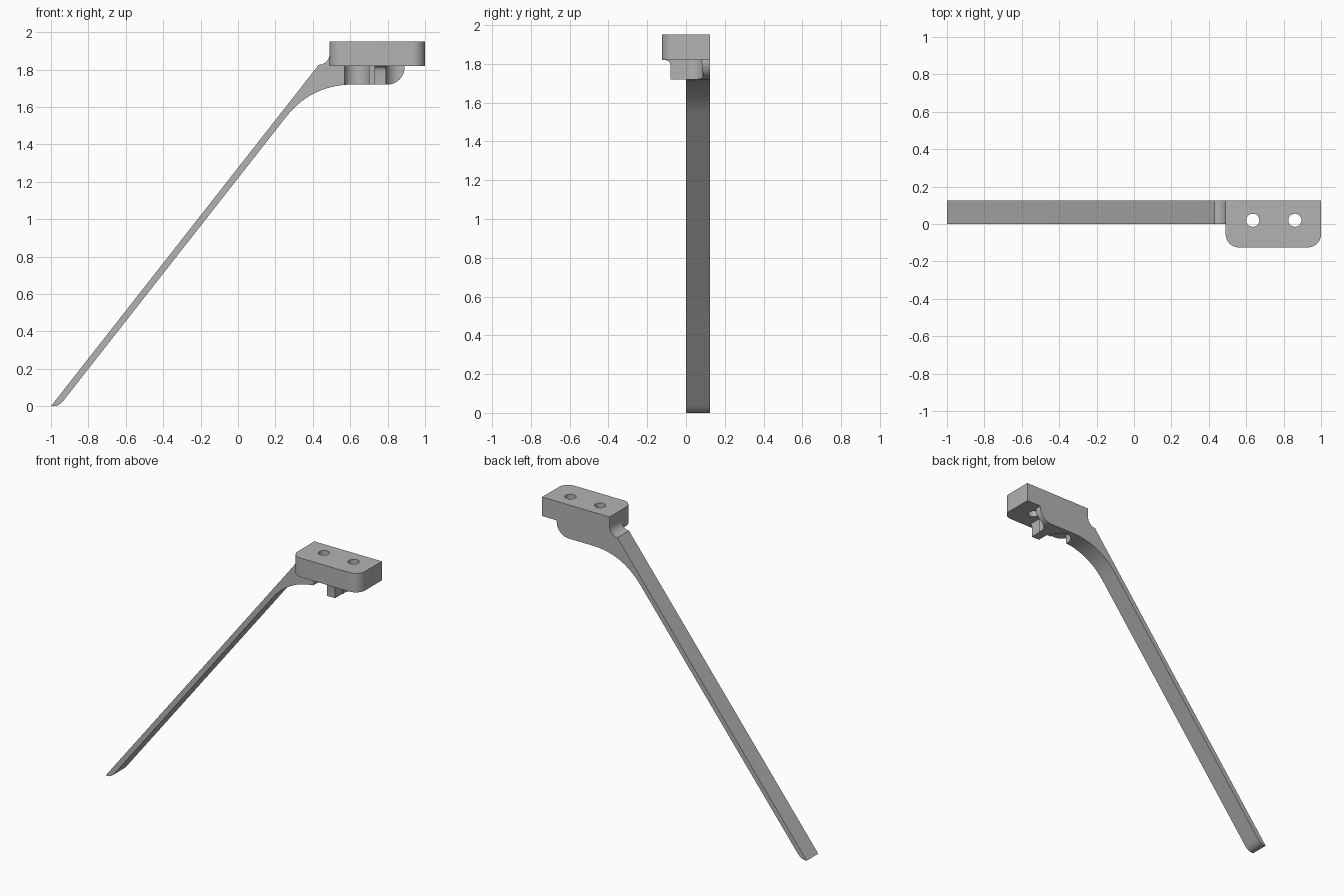
import bpy, bmesh
from math import sin, cos, radians
from mathutils import Vector

cube = bpy.data.objects.get("Cube")
if cube:
    bpy.data.objects.remove(cube, do_unlink=True)

grey = bpy.data.materials.new("plain grey")
grey.use_nodes = True
colour = (0.45, 0.45, 0.45, 1)
grey.diffuse_color = colour
grey.node_tree.nodes["Principled BSDF"].inputs["Base Color"].default_value = colour

BACK = 0.125
UNDER, TOP = 1.82, 1.95
HOLES = [(0.635, 0.02), (0.86, 0.02)]


def arc(cx, cy, r, a0, a1, n=10):
    """Points on a circle from angle a0 to a1 in degrees."""
    angles = [radians(a0 + (a1 - a0) * i / n) for i in range(n + 1)]
    return [(cx + r * cos(a), cy + r * sin(a)) for a in angles]


def bend(p0, p1, p2, n=14):
    """Smooth bend from p0 to p2, steered by the corner p1."""
    a, b, c = Vector(p0), Vector(p1), Vector(p2)
    return [tuple(a * (1 - t) ** 2 + b * 2 * t * (1 - t) + c * t * t)
            for t in (i / n for i in range(n + 1))]


def extrude(name, outline, place, depth):
    """Solid from a 2D outline: place maps it to 3D, depth sweeps it."""
    bm = bmesh.new()
    face = bm.faces.new([bm.verts.new(place(u, v)) for u, v in outline])
    swept = bmesh.ops.extrude_face_region(bm, geom=[face])["geom"]
    verts = [g for g in swept if isinstance(g, bmesh.types.BMVert)]
    bmesh.ops.translate(bm, verts=verts, vec=depth)
    bmesh.ops.recalc_face_normals(bm, faces=bm.faces)
    mesh = bpy.data.meshes.new(name)
    bm.to_mesh(mesh)
    bm.free()
    mesh.materials.append(grey)
    obj = bpy.data.objects.new(name, mesh)
    bpy.context.collection.objects.link(obj)
    return obj


def select(obj):
    bpy.ops.object.select_all(action="DESELECT")
    obj.select_set(True)
    bpy.context.view_layer.objects.active = obj


def drill(obj, radius):
    """Cut a vertical round hole through obj at each screw position."""
    for x, y in HOLES:
        cutter = extrude("cutter", arc(x, y, radius, 0, 351, 39),
                         lambda u, v: (u, v, 1.6), (0, 0, 0.5))
        cutter.hide_render = True
        mod = obj.modifiers.new("hole", "BOOLEAN")
        mod.operation, mod.solver, mod.object = "DIFFERENCE", "EXACT", cutter
        select(obj)
        bpy.ops.object.modifier_apply(modifier=mod.name)
        bpy.data.objects.remove(cutter, do_unlink=True)


# Mounting plate with rounded front corners
r = 0.07
plate_outline = ([(1, BACK), (0.49, BACK)]
                 + arc(0.49 + r, r - BACK, r, 180, 270)
                 + arc(1 - r, r - BACK, r, 270, 360))
plate = extrude("mounting_plate", plate_outline,
                lambda u, v: (u, v, UNDER), (0, 0, TOP - UNDER))
drill(plate, 0.035)

# Long sloping arm with its foot, under-plate wall and top fillet
arm_outline = ([(-1, 0)]
               + bend((-0.98, 0), (-0.952, 0.003), (-0.925, 0.04), 8)
               + bend((0.26, 1.55), (0.395, 1.72), (0.62, 1.72))
               + arc(0.80, 1.81, 0.09, 270, 360)
               + [(0.89, UNDER), (0.49, UNDER)]
               + arc(0.43, 1.885, 0.06, 0, -90)
               + [(0.423, 1.814)])
arm = extrude("sloping_arm", arm_outline,
              lambda u, v: (u, 0, v), (0, BACK, 0))
drill(arm, 0.068)

# Short rib between the screw pockets, flared where it meets the plate
rib_outline = [(0.04, 1.72), (-0.08, 1.72)] + bend(
    (-0.08, 1.795), (-0.085, UNDER), (-0.115, UNDER), 6) + [(0.04, UNDER)]
rib = extrude("centre_rib", rib_outline,
              lambda u, v: (0.73, u, v), (0.06, 0, 0))

for part in (plate, arm, rib):
    select(part)
    bpy.ops.object.shade_smooth_by_angle(angle=radians(30))
